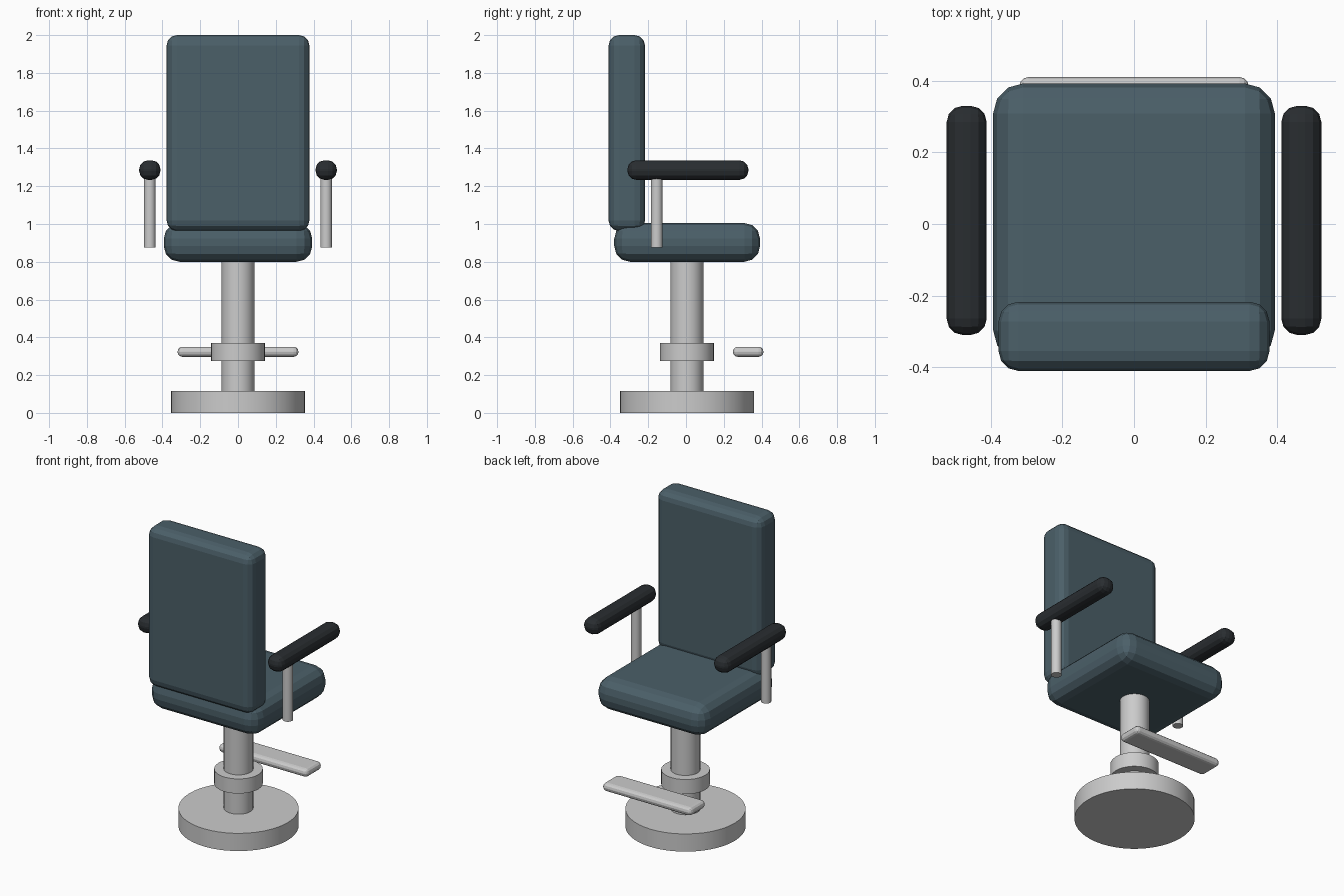
import bpy

if "Cube" in bpy.data.objects:
    bpy.data.objects.remove(bpy.data.objects["Cube"])

CY = 0.005  # y of the central column axis


def material(name, rgb):
    m = bpy.data.materials.new(name)
    m.diffuse_color = (*rgb, 1)
    m.use_nodes = True
    m.node_tree.nodes["Principled BSDF"].inputs["Base Color"].default_value = m.diffuse_color
    return m


upholstery = material("upholstery", (0.07, 0.115, 0.14))
padding = material("padding", (0.022, 0.026, 0.03))


def cushion(name, lo, hi, radius, mat=None):
    """Box between two corners with rounded edges."""
    centre = [(a + b) / 2 for a, b in zip(lo, hi)]
    bpy.ops.mesh.primitive_cube_add(size=1, location=centre)
    ob = bpy.context.object
    ob.name = name
    ob.scale = [b - a for a, b in zip(lo, hi)]
    bpy.ops.object.transform_apply(location=False, rotation=False, scale=True)
    bevel = ob.modifiers.new("rounding", 'BEVEL')
    bevel.width = radius
    bevel.segments = 3
    if mat:
        ob.data.materials.append(mat)
    return ob


def tube(name, x, y, z0, z1, radius, sides=32):
    bpy.ops.mesh.primitive_cylinder_add(
        vertices=sides, radius=radius, depth=z1 - z0,
        location=(x, y, (z0 + z1) / 2))
    ob = bpy.context.object
    ob.name = name
    bpy.ops.object.shade_smooth_by_angle()
    return ob


# Pedestal
tube("base", 0, CY, 0, 0.115, 0.354, 48)
tube("column", 0, CY, 0.10, 0.84, 0.087)
tube("collar", 0, CY, 0.275, 0.37, 0.143)

# Floating foot plate
cushion("footrest", (-0.32, 0.248, 0.297), (0.32, 0.41, 0.35), 0.025)

# Upholstered seat and back
cushion("seat", (-0.393, -0.38, 0.80), (0.393, 0.392, 1.005), 0.083, upholstery)
cushion("backrest", (-0.378, -0.41, 0.963), (0.378, -0.217, 2.0), 0.055, upholstery)

# Armrests with their posts
for side, s in (("left", -1), ("right", 1)):
    x = 0.467 * s
    cushion(side + "_armrest", (x - 0.056, -0.31, 1.234), (x + 0.056, 0.33, 1.337),
            0.046, padding)
    tube(side + "_armrest_post", x, -0.155, 0.875, 1.28, 0.031, 16)
